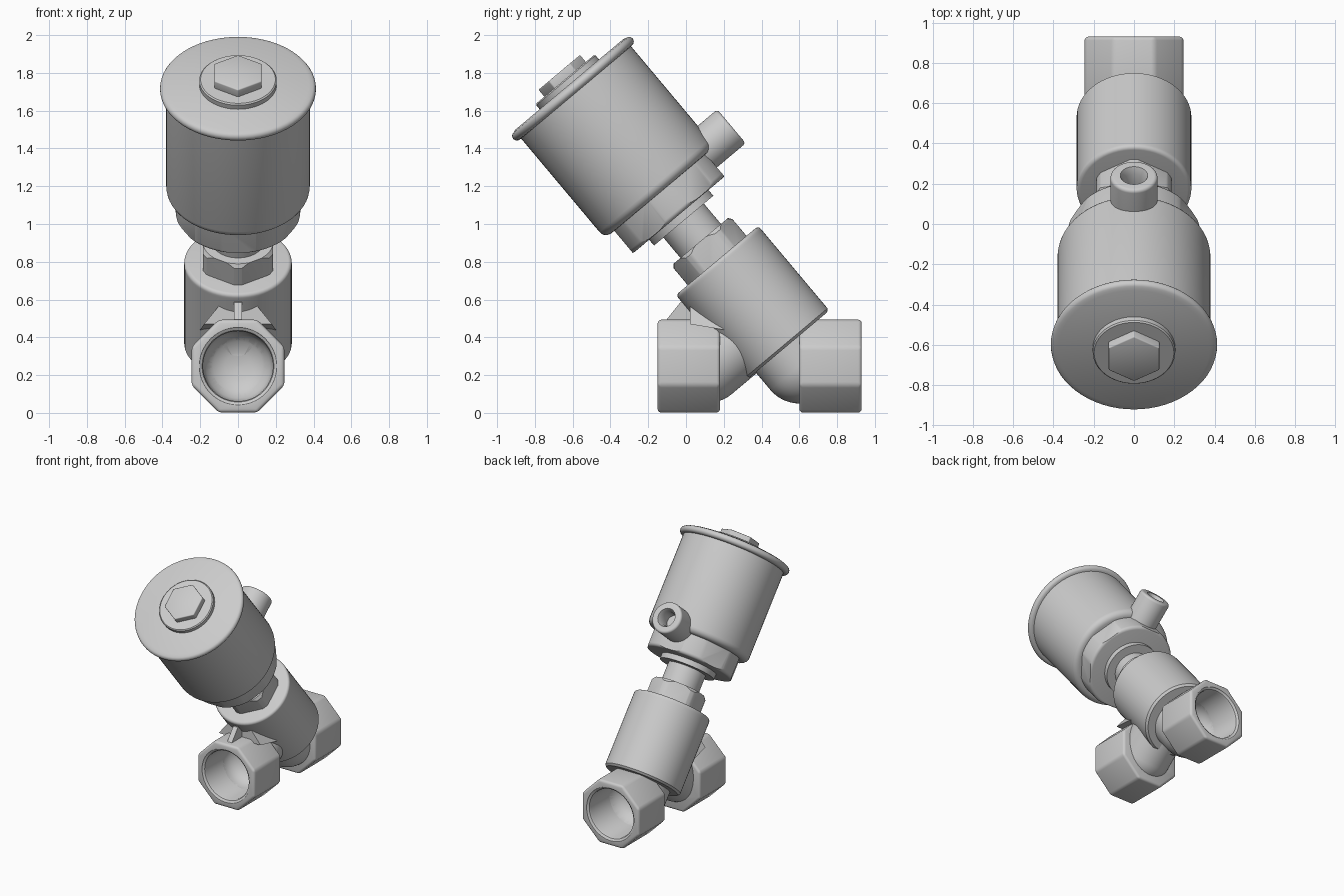
import bpy, bmesh, math
from mathutils import Matrix, Vector

if "Cube" in bpy.data.objects:
    bpy.data.objects.remove(bpy.data.objects["Cube"])

TILT = Matrix.Translation((0, -0.61, 1.73)) @ Matrix.Rotation(math.radians(40), 4, 'X')
TO_Y = Matrix.Rotation(math.radians(-90), 4, 'X')      # local z -> world +y


def finish(name, bm):
    bmesh.ops.recalc_face_normals(bm, faces=bm.faces)
    me = bpy.data.meshes.new(name)
    bm.to_mesh(me)
    bm.free()
    ob = bpy.data.objects.new(name, me)
    bpy.context.collection.objects.link(ob)
    return ob


def lathe(name, profile, matrix, n=64, phase=0.0):
    """Closed solid from (radius, height) rings; a low n gives a prism."""
    bm = bmesh.new()
    rings = [[bm.verts.new(matrix @ Vector((r * math.cos(phase + 2 * math.pi * i / n),
                                            r * math.sin(phase + 2 * math.pi * i / n), z)))
              for i in range(n)] for r, z in profile]
    for a, b in zip(rings, rings[1:]):
        for i in range(n):
            j = (i + 1) % n
            bm.faces.new((a[i], a[j], b[j], b[i]))
    bm.faces.new(rings[0][::-1])
    bm.faces.new(rings[-1])
    return finish(name, bm)


def hull(name, points):
    bm = bmesh.new()
    for p in points:
        bm.verts.new(p)
    bmesh.ops.convex_hull(bm, input=bm.verts)
    return finish(name, bm)


def arc(cr, cz, rad, a0, a1, steps=5):
    """Rounded corner points for a profile."""
    return [(cr + rad * math.cos(math.radians(a0 + (a1 - a0) * i / steps)),
             cz + rad * math.sin(math.radians(a0 + (a1 - a0) * i / steps)))
            for i in range(steps + 1)]


def apply(ob, kind, **props):
    m = ob.modifiers.new(kind, kind)
    for k, v in props.items():
        setattr(m, k, v)
    bpy.context.view_layer.objects.active = ob
    bpy.ops.object.modifier_apply(modifier=m.name)


def cut(ob, tool, op='DIFFERENCE'):
    apply(ob, 'BOOLEAN', operation=op, solver='EXACT', object=tool)


def round_edges(ob, width):
    apply(ob, 'BEVEL', width=width, segments=3, limit_method='ANGLE',
          angle_limit=math.radians(30))


# actuator housing and lid
lathe("actuator_housing", [(0.30, -0.735)] + arc(0.335, -0.69, 0.045, -90, 0) + [(0.38, -0.02)], TILT)
lathe("lid", [(0.37, -0.045)] + arc(0.388, -0.018, 0.025, -90, 90, 8) + [(0.375, 0.012)], TILT)
lathe("lid_boss", [(0.205, 0), (0.205, 0.04), (0.198, 0.047)], TILT)
lid_hex = lathe("lid_hex", [(0.145, 0.02), (0.145, 0.095)], TILT, 6, math.pi / 2)
round_edges(lid_hex, 0.006)

# hexagonal collar with turned corners
collar = lathe("collar", [(0.365, -0.895), (0.365, -0.70)], TILT, 6)
turned = lathe("collar_clip", arc(0.305, -0.865, 0.025, -90, 0) + [(0.33, -0.6)], TILT)
cut(collar, turned, 'INTERSECT')

# stem and its hexagonal nut
lathe("stem_ring", [(0.205, -0.93), (0.205, -0.88)], TILT)
lathe("stem", [(0.14, -1.15), (0.14, -0.85)], TILT)
nut = lathe("stem_nut", [(0.214, -1.25), (0.214, -1.07)], TILT, 6, math.pi / 2)
nut_clip = lathe("nut_clip", [(0.203, -1.3), (0.203, -1.09), (0.185, -1.065)], TILT)
cut(nut, nut_clip, 'INTERSECT')

# air connection on the housing
AIR = TILT @ Matrix.Translation((0, 0, -0.71)) @ TO_Y
air = lathe("air_port", [(0.117, 0.24)] + arc(0.099, 0.497, 0.018, 0, 90), AIR)
air_bore = lathe("air_bore", [(0.052, 0.40), (0.052, 0.48), (0.075, 0.53)], AIR, 48)
cut(air, air_bore)

# valve chamber and passages
chamber = lathe("valve_chamber", [(0.27, -1.79), (0.285, -1.775), (0.285, -1.235)]
                + arc(0.265, -1.225, 0.02, 0, 90), TILT)


def tube(name, a, b, r):
    a, b = Vector(a), Vector(b)
    d = b - a
    m = Matrix.Translation(a) @ d.to_track_quat('Z', 'Y').to_matrix().to_4x4()
    dome = arc(0, 0, r, -89, 0, 14)
    return lathe(name, dome + [(r, d.length)], m)


inlet = tube("inlet_neck", (0, 0.12, 0.245), (0, 0.43, 0.505), 0.19)
outlet = tube("outlet_neck", (0, 0.60, 0.25), (0, 0.47, 0.405), 0.20)

# gusset and rib between front port and chamber
gusset = hull("gusset", [(s * x, y, z) for s in (-1, 1) for x, y, z in
                         ((0.18, 0.02, 0.47), (0.09, 0.02, 0.58), (0.20, 0.2, 0.44), (0.09, 0.12, 0.58))])
hull("rib", [(s * 0.02, y, z) for s in (-1, 1) for y, z in
             ((-0.11, 0.485), (-0.03, 0.585), (0.08, 0.60), (0.08, 0.48))])

# octagonal ports with bores, front and back
for name, y, turn, parts in (("front_port", -0.15, 0, (chamber, inlet, gusset)),
                             ("back_port", 0.93, math.pi, (chamber, outlet))):
    m = Matrix.Translation((0, y, 0.2475)) @ Matrix.Rotation(turn, 4, 'Z') @ TO_Y
    port = lathe(name, [(0.266, 0), (0.266, 0.33)], m, 8, math.pi / 8)
    round_edges(port, 0.018)
    bore = lathe("bore", [(0.215, -0.02), (0.203, 0.004), (0.19, 0.012), (0.185, 0.025), (0.185, 0.25),
                          (0.17, 0.30), (0.13, 0.34), (0.07, 0.365), (0.005, 0.37)], m)
    for part in (port,) + parts:
        cut(part, bore)
    bpy.data.objects.remove(bore)

for tool in (turned, nut_clip, air_bore):
    bpy.data.objects.remove(tool)

# smooth shading with crisp edges
bpy.ops.object.select_all(action='SELECT')
bpy.context.view_layer.objects.active = chamber
bpy.ops.object.shade_smooth_by_angle(angle=math.radians(30))
